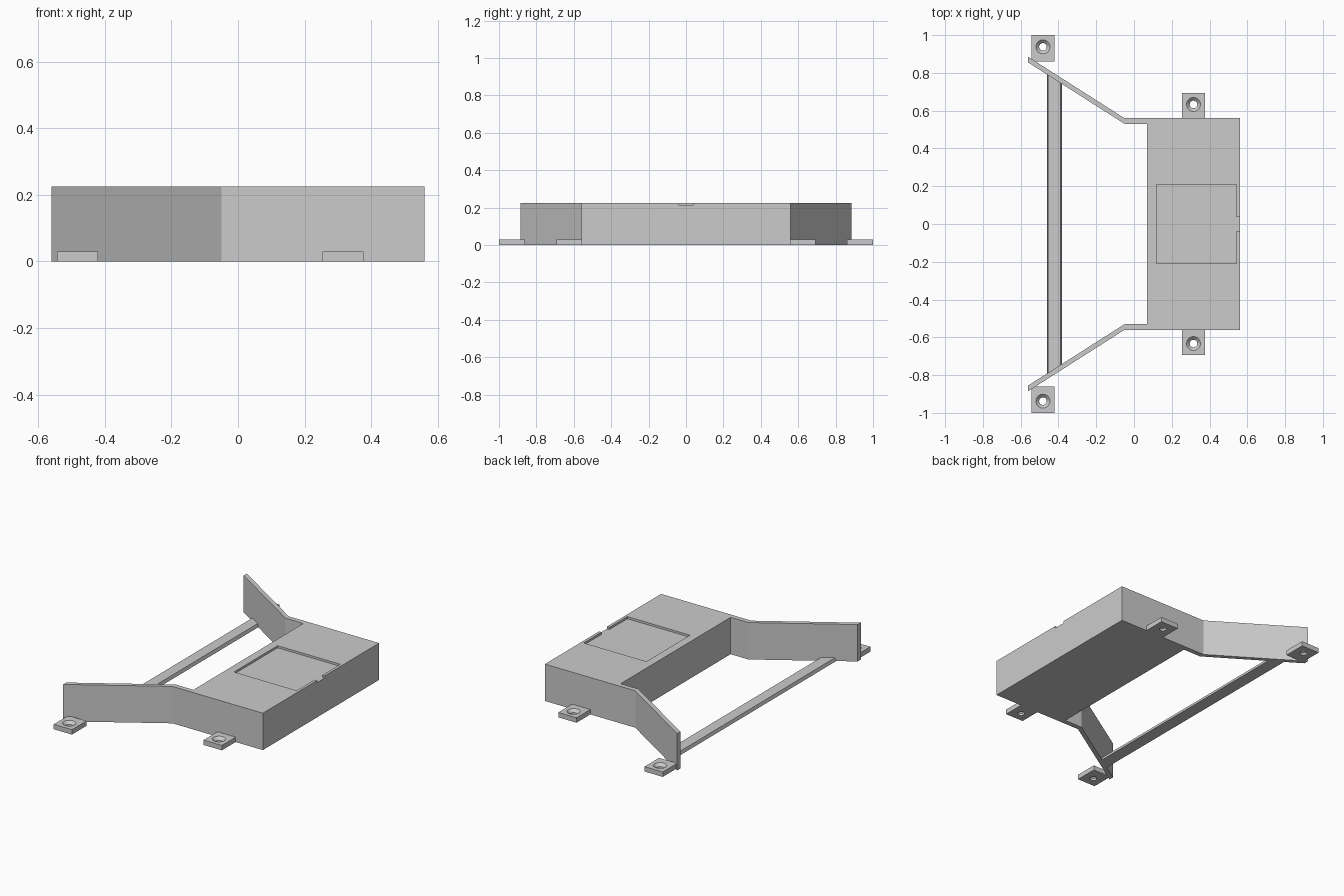
import bpy
import bmesh

if "Cube" in bpy.data.objects:
    bpy.data.objects.remove(bpy.data.objects["Cube"])

grey = bpy.data.materials.new("light grey")
grey.use_nodes = True
colour = (0.6, 0.6, 0.6, 1)
grey.diffuse_color = colour
grey.node_tree.nodes["Principled BSDF"].inputs["Base Color"].default_value = colour


def make(name, bm):
    bmesh.ops.recalc_face_normals(bm, faces=bm.faces)
    mesh = bpy.data.meshes.new(name)
    bm.to_mesh(mesh)
    bm.free()
    mesh.materials.append(grey)
    obj = bpy.data.objects.new(name, mesh)
    bpy.context.collection.objects.link(obj)
    return obj


def prism(name, outline, z0, z1):
    bm = bmesh.new()
    face = bm.faces.new([bm.verts.new((x, y, z0)) for x, y in outline])
    top = bmesh.ops.extrude_face_region(bm, geom=[face])["geom"]
    verts = [v for v in top if isinstance(v, bmesh.types.BMVert)]
    bmesh.ops.translate(bm, vec=(0, 0, z1 - z0), verts=verts)
    return make(name, bm)


def cut(obj, cutter):
    mod = obj.modifiers.new("cut", 'BOOLEAN')
    mod.operation = 'DIFFERENCE'
    mod.solver = 'EXACT'
    mod.object = cutter
    bpy.context.view_layer.objects.active = obj
    bpy.ops.object.modifier_apply(modifier=mod.name)
    bpy.data.objects.remove(cutter)


def mirrored(half):
    """Close an outline given for +y by reflecting it to -y."""
    return half + [(x, -y) for x, y in reversed(half)]


# Main block with two splayed side arms
height = 0.225
body = prism("body_with_arms", mirrored([
    (0.56, 0.56), (-0.05, 0.56), (-0.56, 0.885), (-0.56, 0.855),
    (-0.05, 0.53), (0.07, 0.53)]), 0, height)

# Shallow lid recess with a finger notch through the outer edge
cut(body, prism("recess_cutter", mirrored([
    (0.6, 0.037), (0.543, 0.037), (0.543, 0.21), (0.12, 0.21)]),
    height - 0.013, height + 0.05))

# Low cross bar between the arms, with slightly sloped long sides
bar = prism("cross_bar", mirrored([(-0.46, 0.805), (-0.382, 0.755)]), 0, 0.02)
for v in bar.data.vertices:
    if v.co.z > 0.01:
        v.co.x += 0.006 if v.co.x < -0.42 else -0.006


# Screw tabs with countersunk holes
def countersink(x, y):
    bm = bmesh.new()
    rings = []
    for r, z in ((0.02, -0.02), (0.02, 0.013), (0.037, 0.03), (0.037, 0.05)):
        ring = bmesh.ops.create_circle(bm, segments=32, radius=r)["verts"]
        bmesh.ops.translate(bm, vec=(x, y, z), verts=ring)
        rings.append(ring)
    for a, b in zip(rings, rings[1:]):
        for i in range(len(a)):
            j = (i + 1) % len(a)
            bm.faces.new((a[i], a[j], b[j], b[i]))
    bm.faces.new(rings[0])
    bm.faces.new(rings[-1])
    return make("screw_cutter", bm)


for end, x, y0, y1, hole in (("arm", -0.482, 0.86, 1.0, 0.938),
                             ("block", 0.315, 0.555, 0.693, 0.633)):
    for side, s in (("left", 1), ("right", -1)):
        w = 0.0615
        tab = prism(f"{end}_screw_tab_{side}", [
            (x - w, s * y0), (x + w, s * y0), (x + w, s * y1), (x - w, s * y1)], 0, 0.03)
        cut(tab, countersink(x, s * hole))
        bpy.ops.object.select_all(action='DESELECT')
        tab.select_set(True)
        bpy.context.view_layer.objects.active = tab
        bpy.ops.object.shade_smooth_by_angle(angle=0.5)
